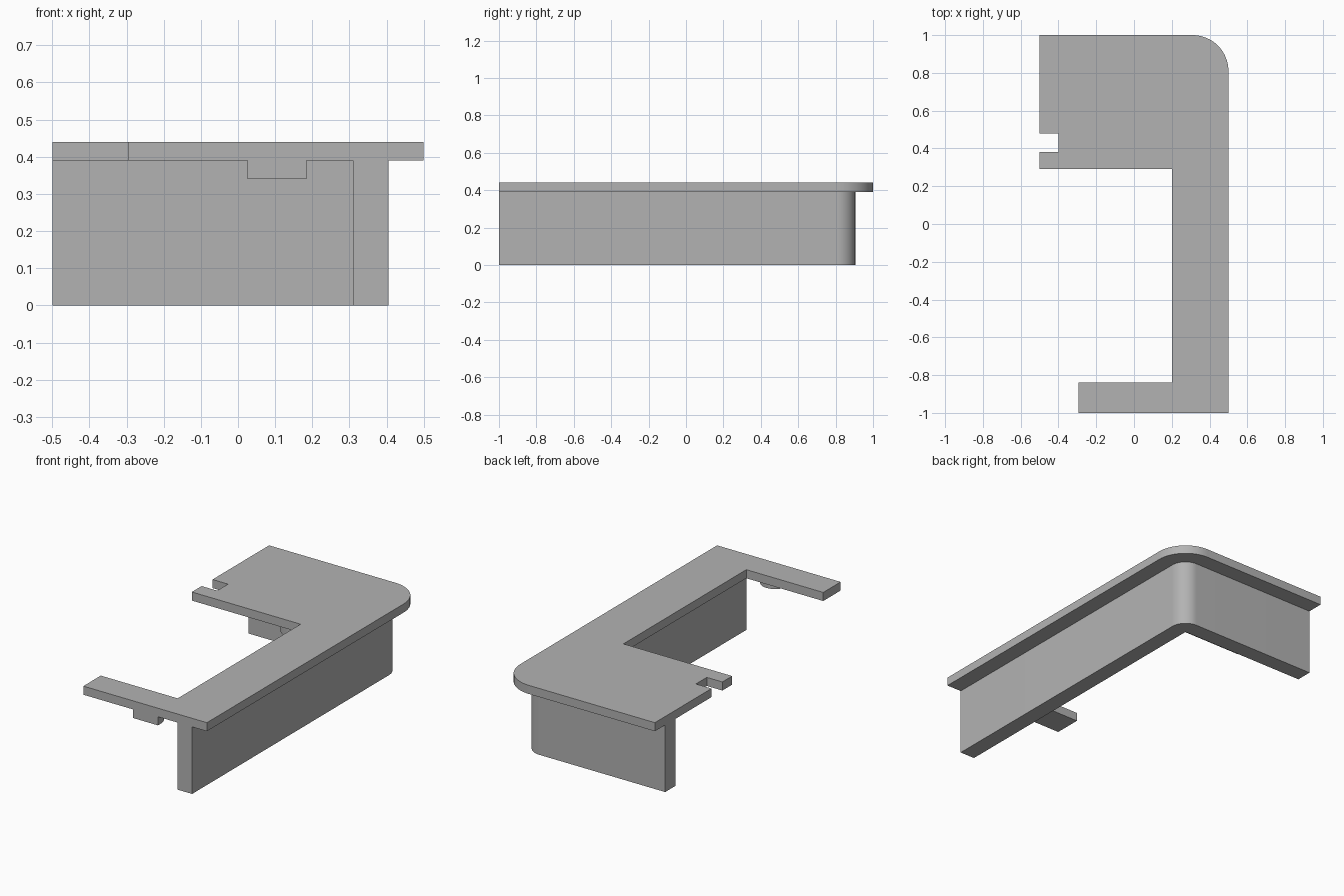
import bpy, bmesh
from math import sin, cos, pi

cube = bpy.data.objects.get("Cube")
if cube:
    bpy.data.objects.remove(cube, do_unlink=True)

grey = bpy.data.materials.new("plain_grey")
grey.use_nodes = True
colour = (0.45, 0.45, 0.45, 1)
grey.diffuse_color = colour
grey.node_tree.nodes["Principled BSDF"].inputs["Base Color"].default_value = colour


def arc(cx, cy, r, start, end, steps=16):
    """Points along an arc, angles in half turns."""
    angles = [pi * (start + (end - start) * i / steps) for i in range(steps + 1)]
    return [(cx + r * cos(a), cy + r * sin(a)) for a in angles]


def slab(name, outline, bottom, top):
    """Extrude a counter-clockwise plan outline between two heights."""
    bm = bmesh.new()
    face = bm.faces.new([bm.verts.new((x, y, bottom)) for x, y in outline])
    ext = bmesh.ops.extrude_face_region(bm, geom=[face])
    moved = [v for v in ext["geom"] if isinstance(v, bmesh.types.BMVert)]
    bmesh.ops.translate(bm, verts=moved, vec=(0, 0, top - bottom))
    bmesh.ops.recalc_face_normals(bm, faces=bm.faces)
    mesh = bpy.data.meshes.new(name)
    bm.to_mesh(mesh)
    bm.free()
    mesh.materials.append(grey)
    obj = bpy.data.objects.new(name, mesh)
    bpy.context.collection.objects.link(obj)
    bpy.ops.object.select_all(action="DESELECT")
    obj.select_set(True)
    bpy.context.view_layer.objects.active = obj
    bpy.ops.object.shade_smooth_by_angle(angle=pi / 6)
    return obj


UNDER, TOP = 0.39, 0.44
CORNER = (0.31, 0.81)

# Counter top with rounded corner, front arm and notched wide end
slab("counter_top",
     [(-0.295, -1), (0.5, -1)] + arc(*CORNER, 0.19, 0, 0.5) +
     [(-0.5, 1), (-0.5, 0.48), (-0.4, 0.48), (-0.4, 0.38), (-0.5, 0.38),
      (-0.5, 0.29), (0.2, 0.29), (0.2, -0.84), (-0.295, -0.84)],
     UNDER, TOP)

# L-shaped supporting wall, rounded outside and square inside
slab("support_wall",
     [(0.31, -1), (0.405, -1)] + arc(*CORNER, 0.095, 0, 0.5) +
     [(-0.5, 0.905), (-0.5, 0.81), CORNER],
     0, UNDER)

# Rounded bosses beneath the counter
slab("front_boss", [(0.025, -1), (0.185, -1)] + arc(0.105, -0.97, 0.08, 0, 1), 0.34, UNDER)
slab("rear_boss", arc(0.105, 0.38, 0.08, 0, 2, 32)[:-1], 0.34, UNDER)
